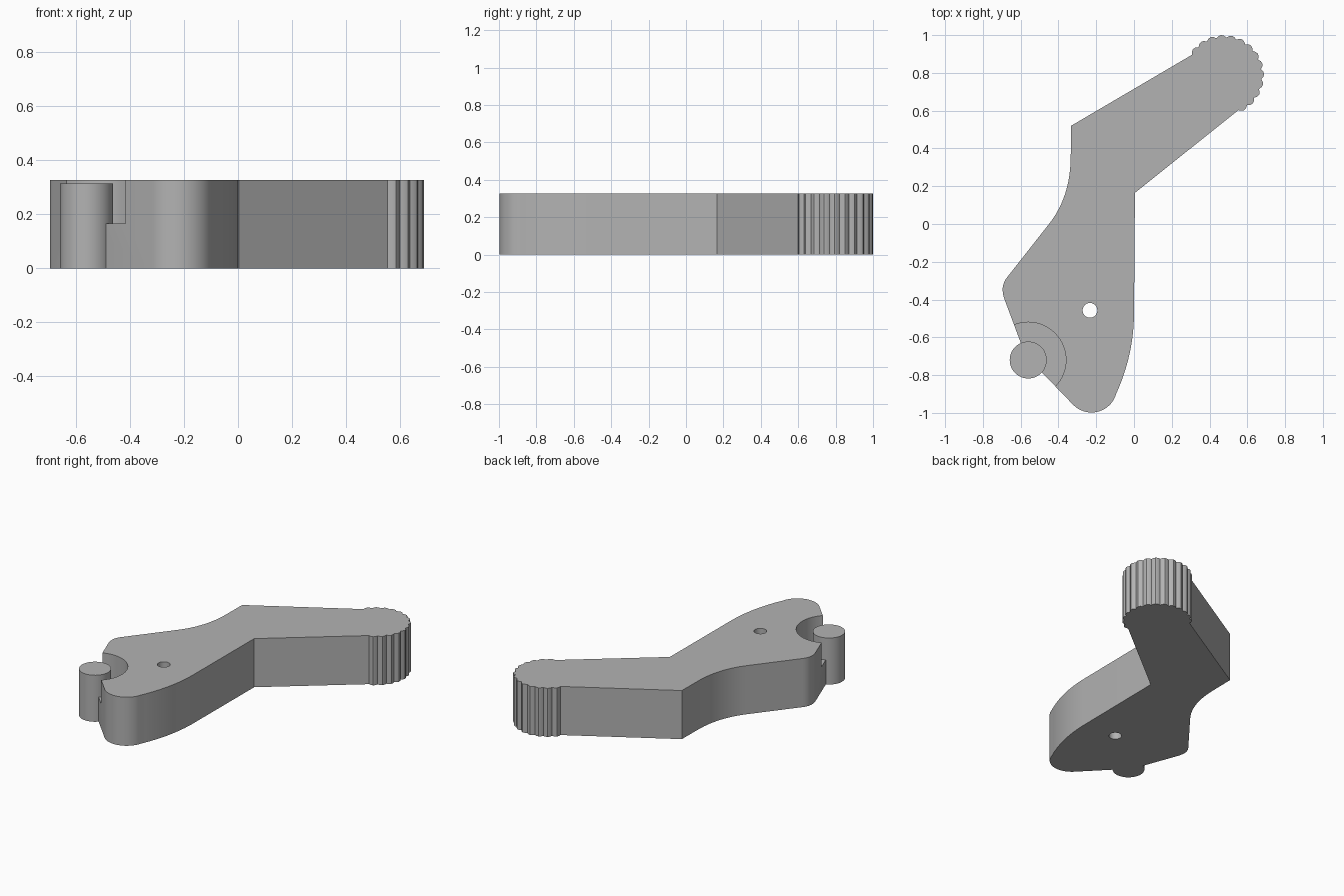
import bpy, bmesh, math
from mathutils import Vector

if "Cube" in bpy.data.objects:
    bpy.data.objects.remove(bpy.data.objects["Cube"])

HEIGHT = 0.327
POST = (-0.56, -0.72)

grey = bpy.data.materials.new("plain grey")
grey.use_nodes = True
grey.diffuse_color = (0.45, 0.45, 0.45, 1)
grey.node_tree.nodes["Principled BSDF"].inputs["Base Color"].default_value = (0.45, 0.45, 0.45, 1)


def arc(centre, radius, start, end, steps):
    angles = [math.radians(start + (end - start) * i / steps) for i in range(steps + 1)]
    return [(centre[0] + radius * math.cos(a), centre[1] + radius * math.sin(a)) for a in angles]


def bend(a, b, c, steps=12):
    a, b, c = Vector(a), Vector(b), Vector(c)
    ts = [i / steps for i in range(steps + 1)]
    return [tuple(a * (1 - t) ** 2 + b * 2 * t * (1 - t) + c * t * t) for t in ts]


def ribbed_arc(centre, radius, start, end, ribs, depth, steps=4):
    # Row of shallow rounded ribs meeting in sharp grooves
    points = []
    total = ribs * steps
    for i in range(total + 1):
        a = math.radians(start + (end - start) * i / total)
        r = radius - depth + depth * math.sin(math.pi * (i % steps) / steps)
        points.append((centre[0] + r * math.cos(a), centre[1] + r * math.sin(a)))
    return points


def extrude(name, outline, bottom, top):
    bm = bmesh.new()
    face = bm.faces.new([bm.verts.new((x, y, bottom)) for x, y in outline])
    result = bmesh.ops.extrude_face_region(bm, geom=[face])
    lifted = [v for v in result["geom"] if isinstance(v, bmesh.types.BMVert)]
    bmesh.ops.translate(bm, verts=lifted, vec=(0, 0, top - bottom))
    bmesh.ops.recalc_face_normals(bm, faces=bm.faces)
    mesh = bpy.data.meshes.new(name)
    bm.to_mesh(mesh)
    bm.free()
    mesh.materials.append(grey)
    obj = bpy.data.objects.new(name, mesh)
    bpy.context.collection.objects.link(obj)
    return obj


def activate(obj):
    bpy.ops.object.select_all(action="DESELECT")
    obj.select_set(True)
    bpy.context.view_layer.objects.active = obj


def cut(obj, cutter):
    cutter.hide_render = True
    mod = obj.modifiers.new("cut", "BOOLEAN")
    mod.operation = "DIFFERENCE"
    mod.solver = "EXACT"
    mod.object = cutter
    activate(obj)
    bpy.ops.object.modifier_apply(modifier=mod.name)
    bpy.data.objects.remove(cutter)


def circle(centre, radius, sides):
    return arc(centre, radius, 0, 360, sides)[:-1]


# Lever plate outline, counter-clockwise from the rounded foot
outline = arc((-0.225, -0.862), 0.136, 225, 335, 16)
outline += bend((-0.095, -0.9), (-0.003, -0.7), (0, -0.48))
outline += [(0.005, 0.165)]
outline += ribbed_arc((0.475, 0.787), 0.214, -67, 147, 14, 0.014)
outline += [(-0.333, 0.52)]
outline += bend((-0.335, 0.36), (-0.335, 0.146), (-0.45, 0))
outline += bend((-0.67, -0.28), (-0.712, -0.33), (-0.685, -0.4), 8)
outline += [(-0.575, -0.695)]
lever = extrude("lever_body", outline, 0, HEIGHT)

# Pivot hole and half-depth pocket around the post
cut(lever, extrude("hole_cutter", circle((-0.233, -0.457), 0.039, 32), -0.1, 0.5))
cut(lever, extrude("pocket_cutter", circle(POST, 0.2, 64), 0.165, 0.5))

# Round post standing in the pocket
post = extrude("pocket_post", circle(POST, 0.098, 48), 0, 0.313)

for obj in (lever, post):
    activate(obj)
    bpy.ops.object.shade_smooth_by_angle(angle=math.radians(25))
